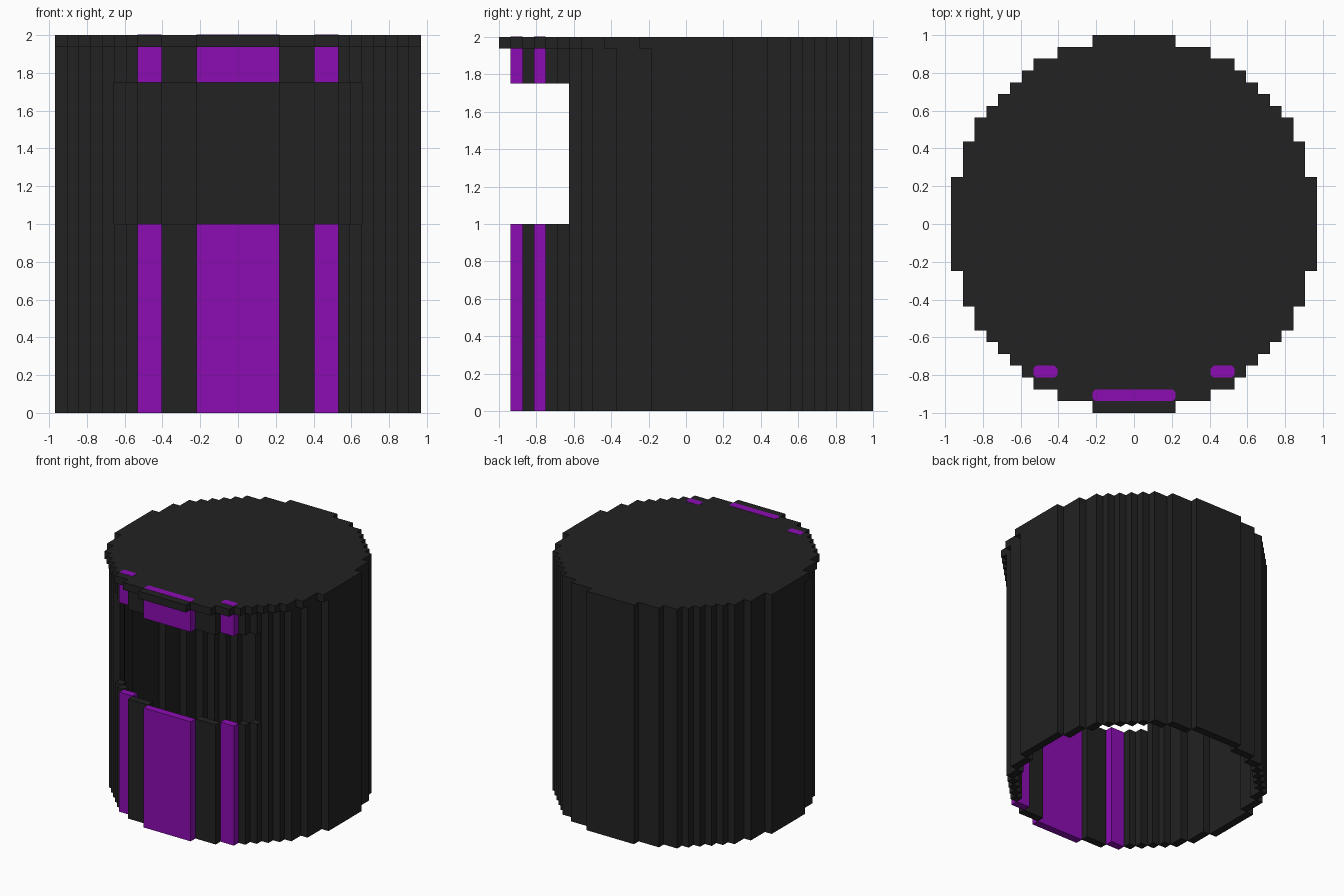
import bpy, bmesh

if "Cube" in bpy.data.objects:
    bpy.data.objects.remove(bpy.data.objects["Cube"], do_unlink=True)

U = 0.0625            # one block
YC = U / 2            # centre of the round wall
CAP_Z = 2 - U         # underside of the cap
SLOT = (1.0, 1.75)    # face opening, bottom and top

# Stepped circle: (half width, half depth) of each step, in blocks
STEPS = [(3.5, 15.5), (6.5, 14.5), (8.5, 13.5), (9.5, 12.5), (10.5, 11.5),
         (11.5, 10.5), (12.5, 9.5), (13.5, 8.5), (14.5, 6.5), (15.5, 3.5)]
OPEN_STEPS = 5        # front steps cut by the face opening
PURPLE_STEPS = (0, 2)  # front steps that are coloured panels


def material(name, rgb):
    m = bpy.data.materials.new(name)
    m.use_nodes = True
    m.diffuse_color = (*rgb, 1)
    m.node_tree.nodes["Principled BSDF"].inputs["Base Color"].default_value = (*rgb, 1)
    return m


DARK = material("charcoal", (0.016, 0.016, 0.016))
PURPLE = material("purple", (0.262, 0.004, 0.456))


def prism(bm, outline, z0, z1):
    """Extrude a closed outline from z0 to z1."""
    face = bm.faces.new([bm.verts.new((x, y, z0)) for x, y in outline])
    top = bmesh.ops.extrude_face_region(bm, geom=[face])["geom"]
    verts = [v for v in top if isinstance(v, bmesh.types.BMVert)]
    bmesh.ops.translate(bm, verts=verts, vec=(0, 0, z1 - z0))


def box(bm, x0, x1, y0, y1, z0, z1):
    prism(bm, [(x0, y0), (x1, y0), (x1, y1), (x0, y1)], z0, z1)


def finish(bm, name, mat):
    bmesh.ops.recalc_face_normals(bm, faces=bm.faces)
    mesh = bpy.data.meshes.new(name)
    bm.to_mesh(mesh)
    bm.free()
    mesh.materials.append(mat)
    bpy.context.collection.objects.link(bpy.data.objects.new(name, mesh))


def spans(i):
    """X spans (both sides) and depth span of one wall step."""
    w, r = STEPS[i]
    inner_r = STEPS[i + 1][1] if i < 9 else -r
    if i == 0:
        return [(-w, w)], (inner_r, r)
    inner_w = STEPS[i - 1][0]
    return [(inner_w, w), (-w, -inner_w)], (inner_r, r)


# Hollow round wall with the face opening, and the coloured front panels
wall, panels = bmesh.new(), bmesh.new()
for i in range(len(STEPS)):
    xs, (d0, d1) = spans(i)
    for x0, x1 in xs:
        for side in ((1,) if i == 9 else (1, -1)):
            front = side < 0
            bm = panels if front and i in PURPLE_STEPS else wall
            y0, y1 = sorted((side * d0 * U + YC, side * d1 * U + YC))
            cut = front and i < OPEN_STEPS
            for z0, z1 in ([(0, SLOT[0]), (SLOT[1], CAP_Z)] if cut else [(0, CAP_Z)]):
                box(bm, x0 * U, x1 * U, y0, y1, z0, z1)
finish(wall, "round_wall", DARK)
finish(panels, "front_panels", PURPLE)

# Flat cap, stretched one block forward as a small brim
quarter = []
for i, (w, r) in enumerate(STEPS):
    quarter.append((w, r))
    if i < 9:
        quarter.append((w, STEPS[i + 1][1]))
right = quarter + [(x, -y - 1) for x, y in reversed(quarter)]
outline = right + [(-x, y) for x, y in reversed(right)]
cap = bmesh.new()
prism(cap, [(x * U, y * U + YC) for x, y in outline], CAP_Z, 2)
finish(cap, "cap", DARK)

# Thin coloured inlays on the cap above each panel, corners clipped
inlays = bmesh.new()
C = 0.014
for i in PURPLE_STEPS:
    xs, (d0, d1) = spans(i)
    for a, b in xs:
        x0, x1, y0, y1 = a * U, b * U, YC - d1 * U, YC - d0 * U
        prism(inlays, [(x0 + C, y0), (x1 - C, y0), (x1, y0 + C), (x1, y1 - C),
                       (x1 - C, y1), (x0 + C, y1), (x0, y1 - C), (x0, y0 + C)],
              1.999, 2.002)
finish(inlays, "cap_inlays", PURPLE)
